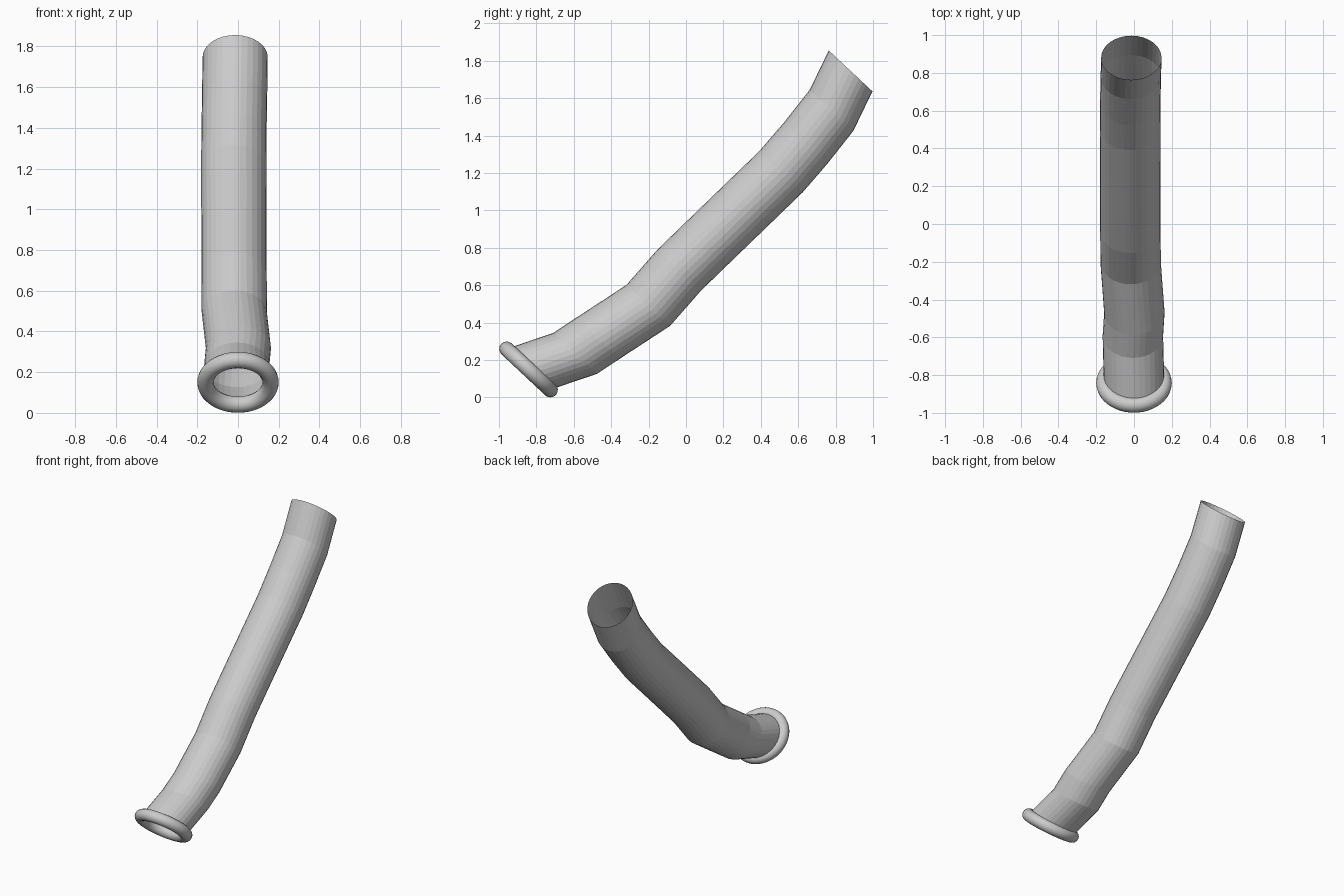
import bpy, bmesh, math
from mathutils import Vector

if "Cube" in bpy.data.objects:
    bpy.data.objects.remove(bpy.data.objects["Cube"])

grey = bpy.data.materials.new("light grey")
grey.diffuse_color = (0.6, 0.6, 0.6, 1)
grey.use_nodes = True
grey.node_tree.nodes["Principled BSDF"].inputs["Base Color"].default_value = grey.diffuse_color

R = 0.16                                    # tube radius, also rim major radius
U = Vector((1, 0, 0))                       # every cross-section lies in one tilted plane
V = Vector((0, 0.73, -0.683)).normalized()


def finish(name, bm):
    me = bpy.data.meshes.new(name)
    bm.to_mesh(me)
    bm.free()
    me.materials.append(grey)
    ob = bpy.data.objects.new(name, me)
    bpy.context.collection.objects.link(ob)
    return ob


def loft(bm, rings, closed):
    """Bridge rows of vertices; closed also joins the last row to the first."""
    n = len(rings[0])
    for i in range(len(rings) if closed else len(rings) - 1):
        a, b = rings[i], rings[(i + 1) % len(rings)]
        for k in range(n):
            m = (k + 1) % n
            bm.faces.new((a[k], a[m], b[m], b[k]))


# Bent open tube: one circle slid along a path
path = [(0, -0.825, 0.157), (-0.006, -0.592, 0.236), (0.002, -0.47, 0.317),
        (-0.018, -0.202, 0.492), (-0.019, -0.037, 0.68), (-0.02, 0.13, 0.842),
        (-0.021, 0.508, 1.207), (-0.02, 0.64, 1.36), (-0.017, 0.778, 1.535),
        (-0.014, 0.88, 1.746)]
bm = bmesh.new()
N = 32
rings = []
for p in path:
    rings.append([bm.verts.new(Vector(p) + R * (math.cos(t) * U + math.sin(t) * V))
                  for t in (2 * math.pi * k / N for k in range(N))])
loft(bm, rings, False)
bm.faces.ensure_lookup_table()
bm.normal_update()
# make the tube face outwards
f = bm.faces[0]
if f.normal.dot(f.calc_center_median() - (Vector(path[0]) + Vector(path[1])) / 2) < 0:
    bmesh.ops.reverse_faces(bm, faces=bm.faces[:])
finish("bent_tube", bm)

# Rounded rim around the lower mouth
bm = bmesh.new()
centre = Vector((0, -0.842, 0.15))
axis = U.cross(V)
rings = []
for i in range(48):
    t = 2 * math.pi * i / 48
    d = math.cos(t) * U + math.sin(t) * V
    rings.append([bm.verts.new(centre + d * (R + 0.04 * math.cos(s)) + axis * 0.04 * math.sin(s))
                  for s in (2 * math.pi * k / 16 for k in range(16))])
loft(bm, rings, True)
bmesh.ops.recalc_face_normals(bm, faces=bm.faces[:])
for f in bm.faces:
    f.smooth = True
finish("mouth_rim", bm)
